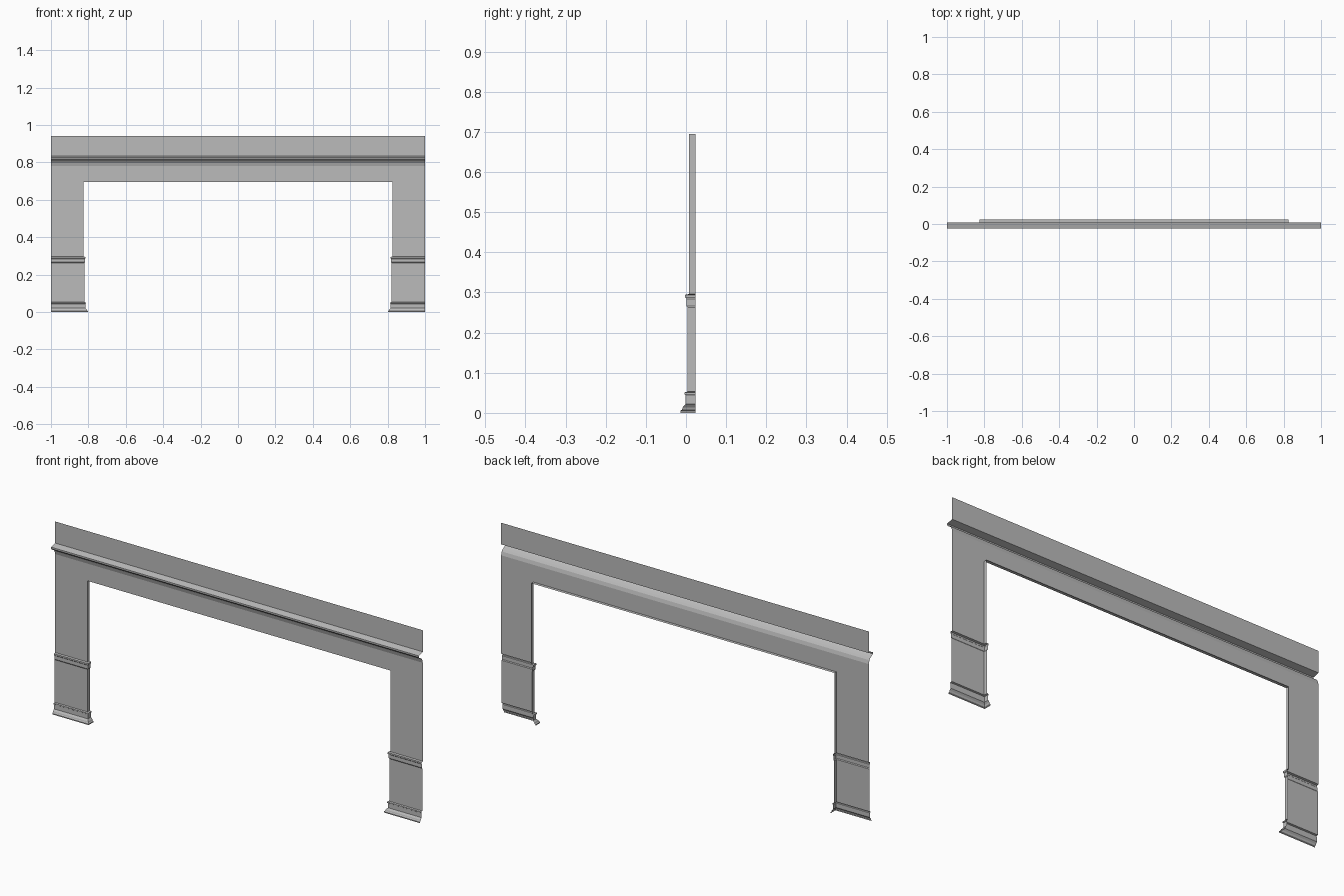
import bpy

cube = bpy.data.objects.get("Cube")
if cube:
    bpy.data.objects.remove(cube)

WALL_Y, BACK_Y = 0.008, 0.0235   # front sheet and rear edge of the returns
OPEN_X, OPEN_Z = 0.825, 0.695    # half width and height of the opening

stone = bpy.data.materials.new("grey_stone")
stone.use_nodes = True
grey = (0.5, 0.5, 0.5, 1)
stone.diffuse_color = grey
stone.node_tree.nodes["Principled BSDF"].inputs["Base Color"].default_value = grey


def loft(name, rows, flip=False):
    """Skin a list of equally long point rows as an open sheet."""
    n = len(rows[0])
    verts = [p for row in rows for p in row]
    faces = []
    for r in range(len(rows) - 1):
        for c in range(n - 1):
            a = r * n + c
            quad = (a, a + 1, a + n + 1, a + n)
            faces.append(quad[::-1] if flip else quad)
    mesh = bpy.data.meshes.new(name)
    mesh.from_pydata(verts, [], faces)
    mesh.materials.append(stone)
    obj = bpy.data.objects.new(name, mesh)
    bpy.context.collection.objects.link(obj)
    return obj


# Lintel, coved cornice and frieze: one (y, z) profile run across the width
cornice = [(WALL_Y, OPEN_Z), (WALL_Y, 0.78), (0.003, 0.797), (-0.004, 0.806),
           (-0.016, 0.811), (-0.0235, 0.818), (-0.0235, 0.826),
           (WALL_Y, 0.834), (WALL_Y, 0.94)]
loft("entablature", [[(-1, y, z), (1, y, z)] for y, z in cornice])

# Underside of the lintel
loft("soffit", [[(-OPEN_X, y, OPEN_Z), (OPEN_X, y, OPEN_Z)] for y in (BACK_Y, WALL_Y)])

# Legs: (projection, z) moulding, mitred round the inner corner into the jamb
moulding = [(0.022, 0), (0.022, 0.005), (0.018, 0.008), (0.016, 0.014),
            (0.011, 0.02), (0.009, 0.022), (0.009, 0.044), (0.012, 0.046),
            (0.012, 0.051), (0.004, 0.053), (0.004, 0.262), (0.007, 0.266),
            (0.007, 0.284), (0.010, 0.287), (0.010, 0.294), (0, 0.296), (0, OPEN_Z)]
for side, name in ((1, "left_leg"), (-1, "right_leg")):
    rows = [[(side, WALL_Y - o, z),
             (side * (OPEN_X - o), WALL_Y - o, z),
             (side * (OPEN_X - o), BACK_Y, z)] for o, z in moulding]
    loft(name, rows, flip=side > 0)
